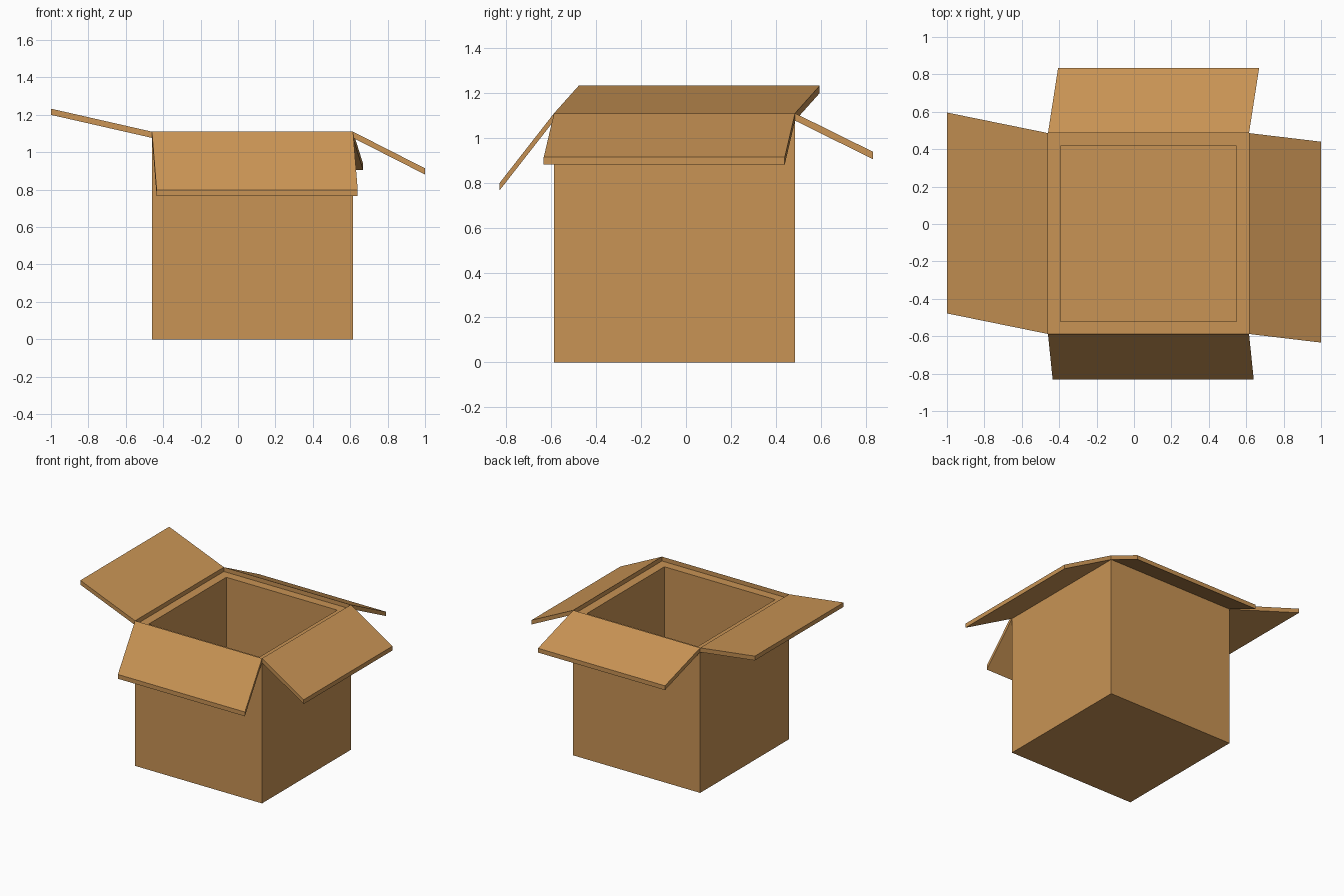
import bpy, bmesh
from mathutils import Vector

if "Cube" in bpy.data.objects:
    bpy.data.objects.remove(bpy.data.objects["Cube"])

# Single cardboard colour
card = bpy.data.materials.new("cardboard brown")
card.diffuse_color = (0.578, 0.292, 0.089, 1)
card.use_nodes = True
card.node_tree.nodes["Principled BSDF"].inputs["Base Color"].default_value = card.diffuse_color

X0, X1, Y0, Y1 = -0.46, 0.615, -0.588, 0.486   # box footprint
RIM, TOP, WALL, FLOOR = 1.077, 1.11, 0.096, 0.10
T = TOP - RIM                                   # flap thickness


def finish(bm, name):
    bmesh.ops.recalc_face_normals(bm, faces=bm.faces)
    me = bpy.data.meshes.new(name)
    bm.to_mesh(me)
    bm.free()
    me.materials.append(card)
    ob = bpy.data.objects.new(name, me)
    bpy.context.collection.objects.link(ob)
    return ob


# Box body: block with its top inset and pushed down to make thick walls
bm = bmesh.new()
bmesh.ops.create_cube(bm, size=1)
for v in bm.verts:
    v.co = ((X0 + X1) / 2 + v.co.x * (X1 - X0),
            (Y0 + Y1) / 2 + v.co.y * (Y1 - Y0),
            (v.co.z + 0.5) * RIM)
top = max(bm.faces, key=lambda f: f.calc_center_median().z)
bmesh.ops.inset_region(bm, faces=[top], thickness=WALL)
hole = bmesh.ops.extrude_face_region(bm, geom=[top])
bmesh.ops.delete(bm, geom=[top], context='FACES_ONLY')
for v in hole["geom"]:
    if isinstance(v, bmesh.types.BMVert):
        v.co.z = FLOOR
finish(bm, "box_body")


# Flap: skewed sheet from a hinge edge outwards, with upright cut ends
def flap(name, a, b, offset):
    a, b, o = Vector((*a, TOP)), Vector((*b, TOP)), Vector(offset)
    bm = bmesh.new()
    face = bm.faces.new([bm.verts.new(p) for p in (a, b, b + o, a + o)])
    under = bmesh.ops.extrude_face_region(bm, geom=[face])
    for v in under["geom"]:
        if isinstance(v, bmesh.types.BMVert):
            v.co.z -= T
    finish(bm, name)


flap("left_flap", (X0, Y0), (X0, Y1), (-0.54, 0.11, 0.123))
flap("right_flap", (X1, Y0), (X1, Y1), (0.385, -0.046, -0.196))
flap("front_flap", (X0, Y0), (X1, Y0), (0.025, -0.243, -0.311))
flap("back_flap", (X0, Y1), (X1, Y1), (0.054, 0.348, -0.172))
